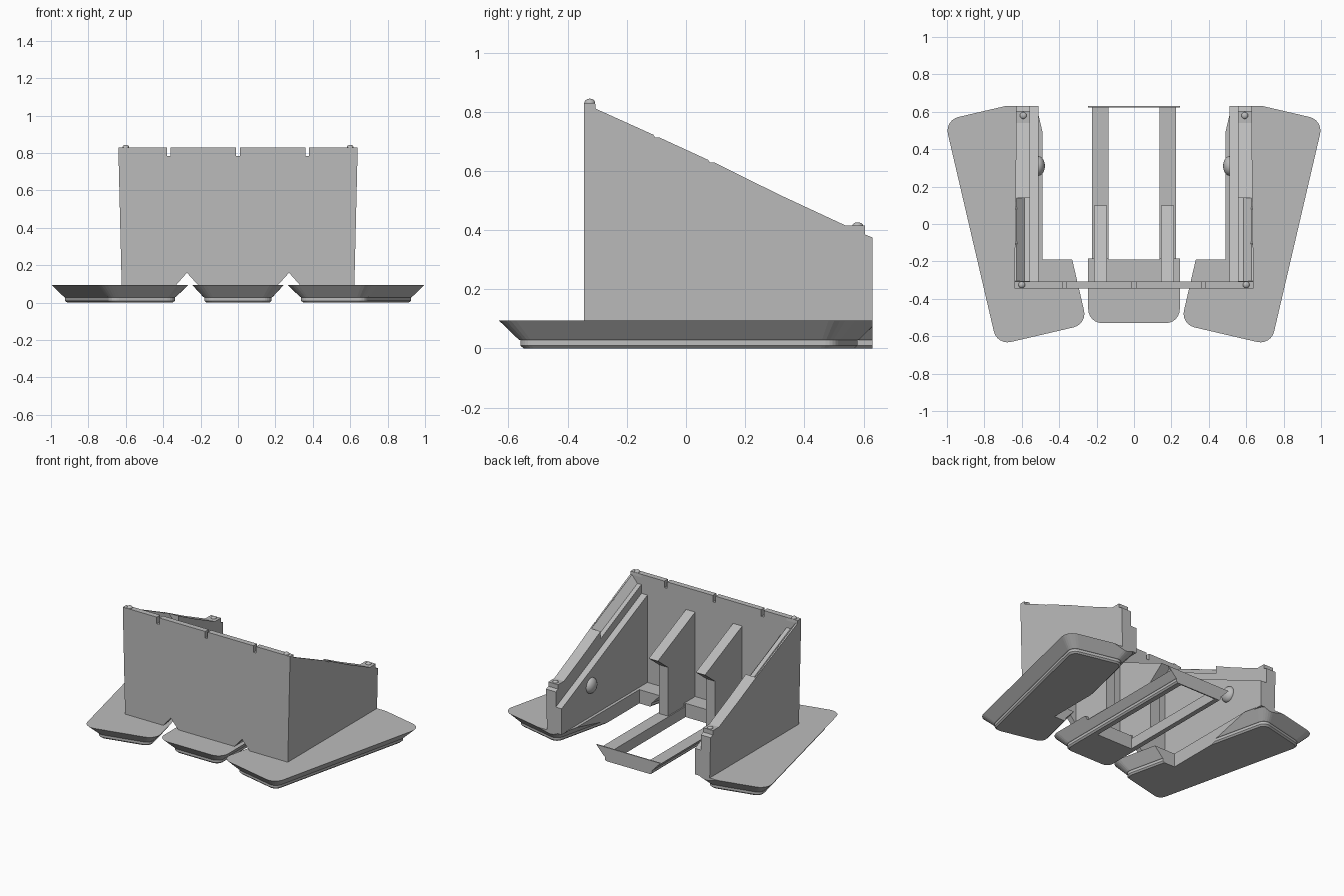
import bpy, bmesh, math
from mathutils import Vector

cube = bpy.data.objects.get("Cube")
if cube:
    bpy.data.objects.remove(cube)

GREY = (0.5, 0.5, 0.5, 1)
mat = bpy.data.materials.new("plain grey")
mat.use_nodes = True
mat.diffuse_color = GREY
mat.node_tree.nodes["Principled BSDF"].inputs["Base Color"].default_value = GREY


def finish(name, bm):
    bmesh.ops.recalc_face_normals(bm, faces=bm.faces)
    mesh = bpy.data.meshes.new(name)
    bm.to_mesh(mesh)
    bm.free()
    mesh.materials.append(mat)
    ob = bpy.data.objects.new(name, mesh)
    bpy.context.collection.objects.link(ob)
    return ob


def loft(name, rings):
    """Skin a stack of equal-length rings and cap both ends."""
    bm = bmesh.new()
    rows = [[bm.verts.new(p) for p in ring] for ring in rings]
    for a, b in zip(rows, rows[1:]):
        for i in range(len(a)):
            j = (i + 1) % len(a)
            bm.faces.new((a[i], a[j], b[j], b[i]))
    bm.faces.new(rows[0])
    bm.faces.new(rows[-1])
    return finish(name, bm)


def box(name, lo, hi):
    corners = [(lo[0], lo[1]), (hi[0], lo[1]), (hi[0], hi[1]), (lo[0], hi[1])]
    return loft(name, [[(x, y, z) for x, y in corners] for z in (lo[2], hi[2])])


def side_prism(name, profile, x0, x1):
    """Extrude a (y, z) profile along x."""
    return loft(name, [[(x, y, z) for y, z in profile] for x in (x0, x1)])


def cut(ob, cutters):
    for c in cutters:
        c.hide_render = True
        mod = ob.modifiers.new("cut", "BOOLEAN")
        mod.operation = "DIFFERENCE"
        mod.solver = "EXACT"
        mod.object = c
    graph = bpy.context.evaluated_depsgraph_get()
    mesh = bpy.data.meshes.new_from_object(ob.evaluated_get(graph))
    ob.modifiers.clear()
    ob.data = mesh
    for c in cutters:
        bpy.data.objects.remove(c)


def mirrored(ob, name):
    bm = bmesh.new()
    bm.from_mesh(ob.data)
    for v in bm.verts:
        v.co.x = -v.co.x
    return finish(name, bm)


def pad(name, cx, cy, hx, hy, angle):
    """Rounded foot pad with a flared rim and a grooved sole."""
    levels = [(0, .075), (.01, .065), (.028, .065), (.03, .06), (.095, 0)]
    rings = []
    for z, inset in levels:
        r = .075 - inset * .4
        ring = []
        for q, (sx, sy) in enumerate([(1, 1), (-1, 1), (-1, -1), (1, -1)]):
            for k in range(7):
                t = math.pi / 2 * (q + k / 6)
                u = cx + sx * (hx - inset - r) + r * math.cos(t)
                v = cy + sy * (hy - inset - r) + r * math.sin(t)
                ring.append((u * math.cos(angle) + v * math.sin(angle),
                             v * math.cos(angle) - u * math.sin(angle), z))
        rings.append(ring)
    return loft(name, rings)


# Outer feet: turned pads trimmed flush at the rear, with a square opening inside
left_foot = pad("left_foot", .6125, .1525, .2475, .6175, math.radians(13.1))
cut(left_foot, [box("rear_trim", (-2, .63, -1), (2, 2, 1)),
                box("opening", (-.49, -.19, -1), (.49, 1, 1))])
mirrored(left_foot, "right_foot")

# Centre foot: solid toe, low open frame and thin rear plate
centre = pad("centre_foot", 0, .2, .245, .73, 0)
cut(centre, [box("rear_trim", (-2, .63, -1), (2, 2, 1)),
             box("opening", (-.137, -.19, -1), (.137, .622, 1)),
             box("lowered_bars", (-1, -.185, .073), (1, .622, 1))])

# Front wall with notches along the top and triangular gaps between the feet
half = [(.01, .83), (.01, .785)]
half = [(.01, .785), (.01, .83), (.36, .83), (.36, .785), (.38, .785), (.38, .83),
        (.64, .83), (.622, .09), (.335, .09), (.273, .16), (.21, .09)]
outline = half + [(-x, z) for x, z in reversed(half)]
wall = loft("front_wall", [[(x, y, z) for x, z in outline] for y in (-.345, -.307)])

# Sloped side walls with small teeth and a stepped rear post
SLOPE = -.46
profile = [(-.345, .09), (-.345, .83), (-.307, .83), (-.305, .81), (-.11, .722),
           (-.105, .713), (-.09, .713), (.075, .637), (.08, .629), (.095, .629),
           (.31, .522), (.54, .415), (.605, .415), (.605, .385), (.63, .375), (.63, .09)]
left_wall = side_prism("left_wall", profile, .555, .62)
for v in left_wall.data.vertices:
    if v.co.x > .6:
        v.co.x += .02 * v.co.z / .83
section = [(.627, .012), (.627, 0), (.585, -.05), (.54, -.05), (.54, .15), (.627, .15)]
cut(left_wall, [loft("inner_bevel", [[(x, y, .81 + SLOPE * (y + .305) + dz)
                                     for x, dz in section] for y in (-.305, .14)])])
mirrored(left_wall, "right_wall")

# Inner gussets behind the side walls
left_gusset = side_prism("left_gusset",
                         [(-.31, .70), (.63, .27), (.63, .09), (-.31, .09)], .51, .56)
mirrored(left_gusset, "right_gusset")

# Central fins with an undercut nose
left_fin = side_prism("left_fin", [(-.31, .68), (.10, .495), (-.01, .41),
                                   (-.01, .07), (-.31, .07)], .145, .215)
mirrored(left_fin, "right_fin")


def ball(name, loc, scale):
    bm = bmesh.new()
    bmesh.ops.create_uvsphere(bm, u_segments=20, v_segments=12, radius=1)
    for v in bm.verts:
        v.co = Vector(loc) + Vector(a * b for a, b in zip(v.co, scale))
    for f in bm.faces:
        f.smooth = True
    return finish(name, bm)


# Locating pins on the wall tops and domed knobs on the gussets
for name, loc, scale in [("front_pin", (.6, -.325, .83), (.018, .018, .014)),
                         ("rear_pin", (.592, .58, .415), (.018, .018, .011)),
                         ("knob", (.512, .31, .31), (.036, .053, .053))]:
    mirrored(ball("left_" + name, loc, scale), "right_" + name)
for ob in bpy.data.objects:
    if ob.name.endswith(("pin", "knob")):
        for poly in ob.data.polygons:
            poly.use_smooth = True
